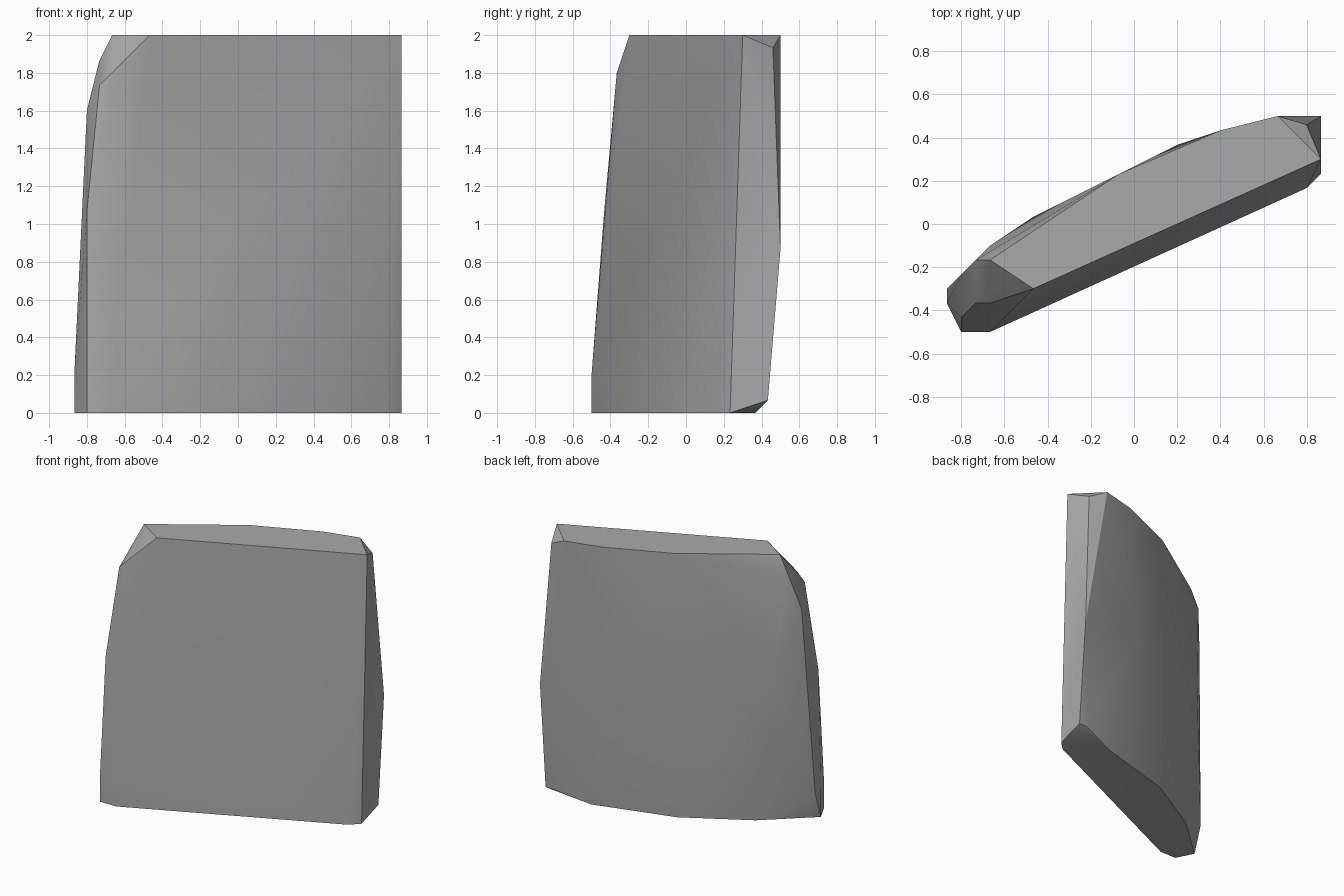
import bpy
import bmesh
import math
from mathutils import Vector

cube = bpy.data.objects.get("Cube")
if cube:
    bpy.data.objects.remove(cube, do_unlink=True)

UNIT = 1 / 15  # carving grid step

# Corner points of the slab, in grid steps, grouped by the part they shape
corners = {
    "top_outline": [(-7, 3, 30), (13, 12, 30), (10, 15, 30), (6, 14, 30),
                    (-1, 11, 30), (-10, 5, 30)],
    "base_outline": [(-10, 0, 0), (12, 10, 0), (13, 11, 0), (8, 13, 0),
                     (-1, 10.5, 0), (-8, 6.5, 0), (-13, 2, 0), (-12, 0, 0)],
    "left_chips": [(13, 14, 1), (12, 14, 1), (13, 15, 13), (12, 14.4, 29)],
    "right_chips": [(-10, 2, 27), (-11, 2, 26), (-12, 1, 16), (-11, 5, 28),
                    (-12, 4, 24), (-13, 3, 3), (-13, 2, 3), (-12, 0, 3),
                    (-10, 0, 3)],
    "back_bulge": [(3, 13, 16), (-7, 8, 14), (-10, 6, 18)],
}


def grid_point(p):
    x, y, z = p
    return Vector((x, y - 7.5, z)) * UNIT


def make_material(name, rgb):
    mat = bpy.data.materials.new(name)
    mat.use_nodes = True
    colour = (*rgb, 1)
    mat.diffuse_color = colour
    bsdf = next(n for n in mat.node_tree.nodes if n.type == "BSDF_PRINCIPLED")
    bsdf.inputs["Base Color"].default_value = colour
    return mat


# Slab: convex stone wrapped around the corner points
bm = bmesh.new()
for group in corners.values():
    for point in group:
        bm.verts.new(grid_point(point))
hull = bmesh.ops.convex_hull(bm, input=bm.verts[:])
inner = {g for g in hull["geom_interior"] if isinstance(g, bmesh.types.BMVert)}
bmesh.ops.delete(bm, geom=list(inner), context="VERTS")
bmesh.ops.dissolve_limit(bm, angle_limit=math.radians(1),
                         verts=bm.verts[:], edges=bm.edges[:])
bmesh.ops.recalc_face_normals(bm, faces=bm.faces[:])

mesh = bpy.data.meshes.new("stone_slab")
bm.to_mesh(mesh)
bm.free()
mesh.materials.append(make_material("stone_grey", (0.4, 0.4, 0.4)))
slab = bpy.data.objects.new("stone_slab", mesh)
bpy.context.collection.objects.link(slab)

# Soft faces with crisp chipped edges
bpy.ops.object.select_all(action="DESELECT")
slab.select_set(True)
bpy.context.view_layer.objects.active = slab
bpy.ops.object.shade_smooth_by_angle(angle=math.radians(30))
